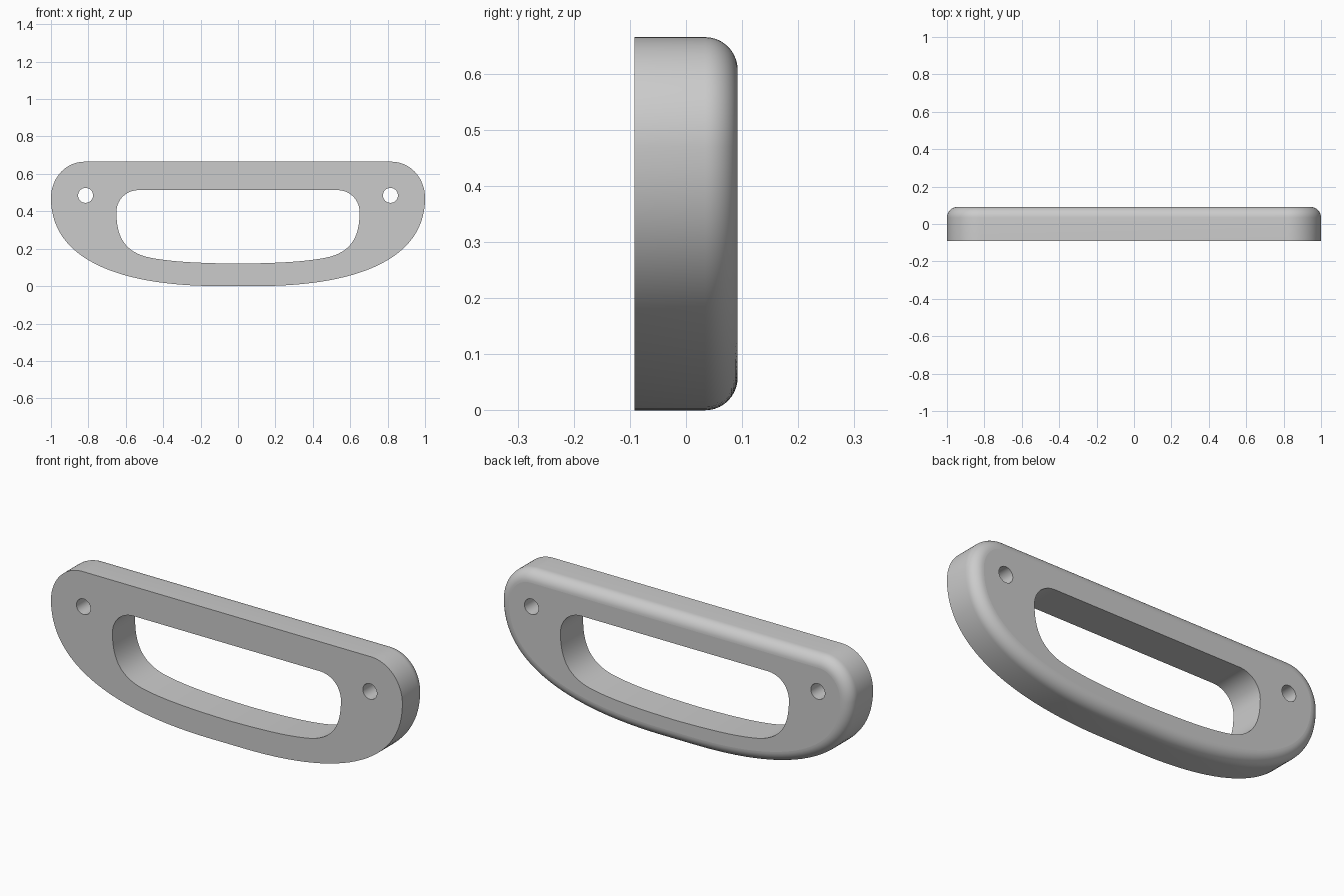
import bpy, bmesh, math
from mathutils import Vector
from mathutils.geometry import interpolate_bezier

if "Cube" in bpy.data.objects:
    bpy.data.objects.remove(bpy.data.objects["Cube"], do_unlink=True)

FRONT, BACK, ROUND = -0.092, 0.092, 0.058

grey = bpy.data.materials.new("plain grey")
grey.use_nodes = True
grey.diffuse_color = (0.6, 0.6, 0.6, 1)
grey.node_tree.nodes["Principled BSDF"].inputs["Base Color"].default_value = (0.6, 0.6, 0.6, 1)


def symmetric_loop(curves, steps):
    """Join bezier segments from top to bottom centre, then mirror them in x."""
    half = []
    for curve in curves:
        pts = interpolate_bezier(*[Vector(p) for p in curve], steps)
        half += [p.to_2d() for p in pts if not half or (p.to_2d() - half[-1]).length > 1e-4]
    mirrored = [Vector((-p.x, p.y)) for p in reversed(half) if p.x > 1e-4]
    return half + mirrored


def inset(loop, d):
    """Move a clockwise loop inwards along its normals."""
    out = []
    for i, p in enumerate(loop):
        t = (loop[(i + 1) % len(loop)] - loop[i - 1]).normalized()
        out.append(p + Vector((t.y, -t.x)) * d)
    return out


def circle(x, z, r, n=32):
    return [Vector((x + r * math.sin(a), z + r * math.cos(a)))
            for a in (math.tau * i / n for i in range(n))]


def add_walls(bm, rings):
    """Skin a list of (loop, y) rings; return the first and last rim edges."""
    rows = [[bm.verts.new((p.x, y, p.y)) for p in loop] for loop, y in rings]
    n = len(rows[0])
    for a, b in zip(rows, rows[1:]):
        for i in range(n):
            j = (i + 1) % n
            bm.faces.new((a[i], a[j], b[j], b[i]))
    return [[bm.edges.get((row[i], row[(i + 1) % n])) for i in range(n)]
            for row in (rows[0], rows[-1])]


# Outline of the plate and of the hand opening
outer = symmetric_loop([
    ((0.82, 0.665), (0.92, 0.665), (1.0, 0.58), (1.0, 0.47)),
    ((1.0, 0.47), (1.0, 0.15), (0.65, 0.0), (0.1, 0.0)),
], 28)
opening = symmetric_loop([
    ((0.53, 0.513), (0.60, 0.513), (0.65, 0.46), (0.65, 0.395)),
    ((0.65, 0.395), (0.65, 0.27), (0.61, 0.18), (0.47, 0.152)),
    ((0.47, 0.152), (0.35, 0.128), (0.18, 0.122), (0.0, 0.12)),
], 18)

bm = bmesh.new()
front_rim, back_rim = [], []

# Outer wall with a rounded back edge
rings = [(outer, FRONT)]
for k in range(11):
    a = math.pi / 2 * k / 10
    rings.append((inset(outer, ROUND * (1 - math.cos(a))), BACK - ROUND * (1 - math.sin(a))))
loops = [rings]

# Hand opening and two screw holes
for hole in (opening, circle(-0.815, 0.485, 0.04), circle(0.815, 0.485, 0.04)):
    loops.append([(hole, FRONT), (hole, BACK)])
for rings in loops:
    first, last = add_walls(bm, rings)
    front_rim += first
    back_rim += last

# Flat front and back faces around the holes
for rim, y in ((front_rim, -1), (back_rim, 1)):
    bmesh.ops.triangle_fill(bm, edges=rim, use_beauty=True, normal=(0, y, 0))
bmesh.ops.recalc_face_normals(bm, faces=bm.faces[:])

mesh = bpy.data.meshes.new("handle_plate")
bm.to_mesh(mesh)
bm.free()
mesh.materials.append(grey)
handle = bpy.data.objects.new("handle_plate", mesh)
bpy.context.collection.objects.link(handle)

# Smooth walls, flat caps
bpy.ops.object.select_all(action='DESELECT')
handle.select_set(True)
bpy.context.view_layer.objects.active = handle
bpy.ops.object.shade_smooth_by_angle(angle=math.radians(30))
for poly in mesh.polygons:
    if abs(poly.normal.y) > 0.9999:
        poly.use_smooth = False
